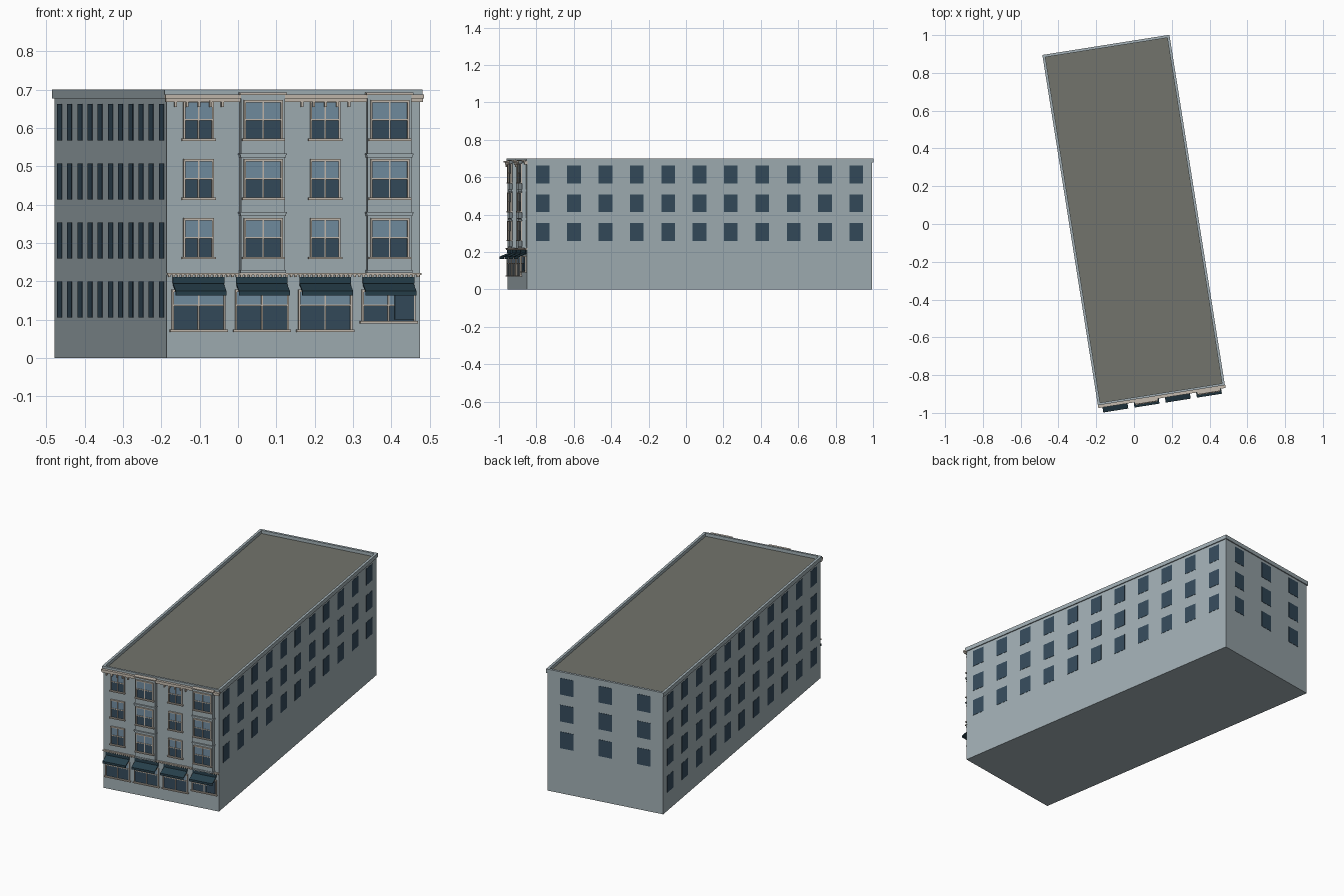
import bpy, bmesh, math
from mathutils import Matrix, Vector

if "Cube" in bpy.data.objects:
    bpy.data.objects.remove(bpy.data.objects["Cube"])

W, L, H = 0.669, 1.868, 0.682            # frontage, depth, roof level
FRAME = Matrix.Translation((-0.186, -0.955, 0)) @ Matrix.Rotation(math.radians(9), 4, 'Z')
parts = {}


def material(name, rgb):
    m = bpy.data.materials.new(name)
    m.diffuse_color = (*rgb, 1)
    m.use_nodes = True
    m.node_tree.nodes["Principled BSDF"].inputs["Base Color"].default_value = m.diffuse_color
    return m


WALL = material("wall_paint", (0.36, 0.43, 0.46))
ROOF = material("roofing", (0.17, 0.175, 0.15))
TRIM = material("pale_trim", (0.55, 0.49, 0.42))
DARK = material("dark_glass", (0.035, 0.07, 0.105))
LITE = material("light_glass", (0.17, 0.27, 0.36))
TEAL = material("teal_canvas", (0.02, 0.05, 0.07))


def part(name, mat):
    if name not in parts:
        parts[name] = (bmesh.new(), mat)
    return parts[name][0]


def box(name, mat, u0, u1, v0, v1, z0, z1):
    """Box in building space: u along the front, v outward from the front."""
    m = Matrix.Translation(((u0 + u1) / 2, -(v0 + v1) / 2, (z0 + z1) / 2)) \
        @ Matrix.Diagonal((u1 - u0, v1 - v0, z1 - z0, 1))
    bmesh.ops.create_cube(part(name, mat), size=1, matrix=m)


def prism(name, mat, u0, u1, profile):
    """Extrude a (v, z) profile along the front."""
    bm = part(name, mat)
    a, b = [[bm.verts.new((u, -v, z)) for v, z in profile] for u in (u0, u1)]
    n = len(profile)
    faces = [bm.faces.new(a), bm.faces.new(b[::-1])]
    for i in range(n):
        j = (i + 1) % n
        faces.append(bm.faces.new((a[i], b[i], b[j], a[j])))
    bmesh.ops.recalc_face_normals(bm, faces=faces)


def window(pre, c, w, z0, z1, zmid, v):
    """Framed window with a light upper pane, sash bars and a sill."""
    h, t = w / 2, 0.005
    box(pre + "_lower_glass", DARK, c - h, c + h, v - .002, v + .002, z0, zmid)
    box(pre + "_upper_glass", LITE, c - h, c + h, v - .002, v + .003, zmid, z1)
    for s in (-1, 1):
        e = c + s * (h + t / 2)
        box(pre + "_frame", TRIM, e - t / 2, e + t / 2, v - .002, v + .008, z0, z1)
    box(pre + "_frame", TRIM, c - h - t, c + h + t, v - .002, v + .009, z1, z1 + .006)
    box(pre + "_frame", TRIM, c - h - .01, c + h + .01, v - .002, v + .012, z0 - .006, z0)
    box(pre + "_bars", TRIM, c - .002, c + .002, v, v + .006, z0, z1)
    box(pre + "_bars", TRIM, c - h, c + h, v, v + .006, zmid - .002, zmid + .002)


# Main block, roof and parapet rim
box("main_block", WALL, 0, W, -L, 0, 0, H - .002)
box("roof", ROOF, 0, W, -L, 0, H - .002, H)
o, i, z0, z1 = .006, .008, .677, .70
box("parapet", WALL, -o, i, -L - o, .004, z0, z1)
box("parapet", WALL, W - i, W + o, -L - o, .004, z0, z1)
box("parapet", WALL, i, W - i, -L - o, -L + i, z0, z1)
box("parapet", WALL, i, W - i, -i, .004, z0, z1)

# Plain windows on the two long sides and the back
rows = [.259 + .154 * k for k in range(3)]
step = L / 11
for k in range(11):
    v = -(k + .5) * step
    for z in [.105] + rows:
        box("left_windows", DARK, -.0015, .002, v - .037, v + .037, z, z + .095)
    for z in rows:
        box("right_windows", DARK, W - .002, W + .0015, v - .037, v + .037, z, z + .095)
for k in range(3):
    u = (k + .5) * W / 3
    for z in rows:
        box("back_windows", DARK, u - .038, u + .038, -L - .0015, -L + .002, z, z + .095)

# Four front columns: flat, bay, flat, bay
for k in range(4):
    c = (k + .5) * W / 4
    bay = k % 2 == 1
    v = .022 if bay else 0
    if bay:
        box("bays", WALL, c - .058, c + .058, -.002, v, .226, .69)
        box("bay_caps", TRIM, c - .062, c + .062, -.002, v + .008, .686, .692)
        for z in (.376, .529):
            box("bay_ledges", WALL, c - .060, c + .060, -.002, v + .005, z - .006, z + .001)
            box("bay_ledges", WALL, c - .062, c + .062, -.002, v + .008, z + .001, z + .005)
        box("bay_ledges", WALL, c - .060, c + .060, -.002, v + .004, .222, .23)
    else:
        for j in range(-2, 3):                       # cornice brackets
            b = c + j * .031
            box("brackets", TRIM, b - .003, b + .003, 0, .014, .655, .672)
    for z in rows:
        window("upper_window", c, .092 if bay else .07, z + .005, z + .1, z + .055, v)

    # Shopfront: window, fascia panel and sloping awning
    corner = k == 3
    window("shop_window", c, .132, .096 if corner else .074, .172, .138, 0)
    box("shop_fascia", TEAL, c - .068, c + .068, -.002, .005, .194, .211)
    prism("awnings", TEAL, c - .067, c + .067,
          [(0, .194), (.046, .175), (.046, .163), (.043, .163), (.043, .171), (0, .189)])
    if corner:
        box("corner_door", DARK, c + .016, c + .066, -.002, .009, .1, .172)

# Cornice across the top of the front
box("cornice", TRIM, -.004, W + .006, -.002, .013, .668, .677)
box("cornice", TRIM, -.006, W + .008, -.002, .019, .677, .687)

# Belt course over the shops with a row of dentils
box("belt_course", TRIM, 0, W + .002, -.002, .010, .216, .222)
for k in range(56):
    u = (k + .5) * W / 56
    box("dentils", TRIM, u - .003, u + .003, -.002, .007, .211, .216)

# Turn every gathered part into an object
for name, (bm, mat) in parts.items():
    bm.transform(FRAME)
    me = bpy.data.meshes.new(name)
    bm.to_mesh(me)
    bm.free()
    me.materials.append(mat)
    bpy.context.collection.objects.link(bpy.data.objects.new(name, me))
